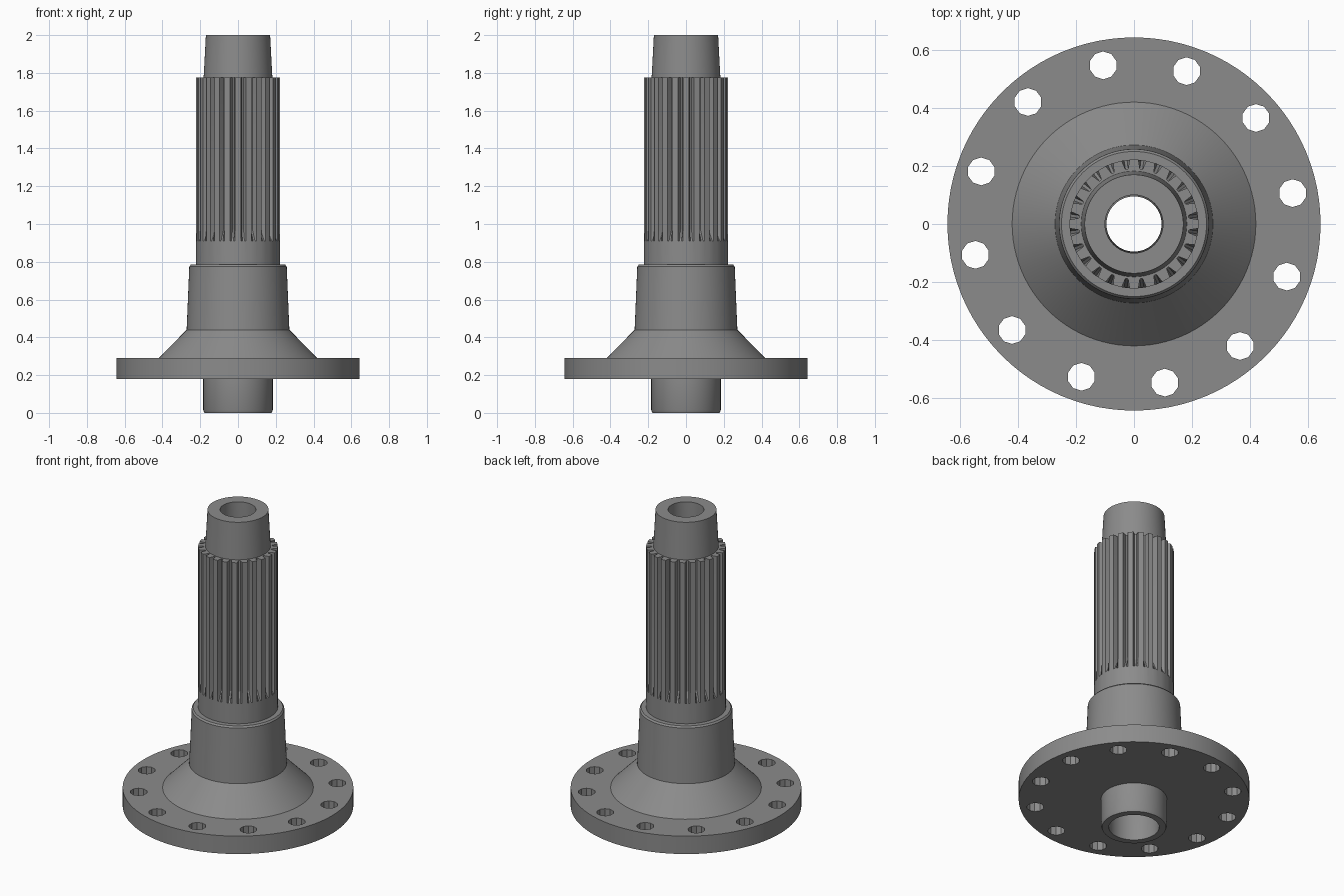
import bpy, bmesh, math

cube = bpy.data.objects.get("Cube")
if cube:
    bpy.data.objects.remove(cube, do_unlink=True)

steel = bpy.data.materials.new("grey steel")
steel.use_nodes = True
GREY = (0.26, 0.26, 0.26, 1)
steel.diffuse_color = GREY
steel.node_tree.nodes["Principled BSDF"].inputs["Base Color"].default_value = GREY

TEETH = 24
SEGMENTS = TEETH * 4


def revolve(name, profile, closed=False, angles=None):
    """Spin (radius, z) points about z; a radius may be a function of the step."""
    angles = angles or [math.tau * i / SEGMENTS for i in range(SEGMENTS)]
    bm = bmesh.new()
    rings = []
    for radius, z in profile:
        ring = []
        for i, a in enumerate(angles):
            r = radius(i) if callable(radius) else radius
            ring.append(bm.verts.new((r * math.cos(a), r * math.sin(a), z)))
        rings.append(ring)
    pairs = list(zip(rings, rings[1:]))
    if closed:
        pairs.append((rings[-1], rings[0]))
    n = len(angles)
    for low, high in pairs:
        for i in range(n):
            j = (i + 1) % n
            bm.faces.new((low[i], low[j], high[j], high[i]))
    mesh = bpy.data.meshes.new(name)
    bm.to_mesh(mesh)
    bm.free()
    mesh.materials.append(steel)
    obj = bpy.data.objects.new(name, mesh)
    bpy.context.collection.objects.link(obj)
    return obj


def smooth(obj):
    bpy.ops.object.select_all(action="DESELECT")
    obj.select_set(True)
    bpy.context.view_layer.objects.active = obj
    bpy.ops.object.shade_smooth_by_angle(angle=math.radians(25))


# Flange disc with its conical web
flange = revolve("flange", [(0.184, 0.18), (0.643, 0.18), (0.643, 0.29),
                            (0.42, 0.29), (0.272, 0.44), (0.184, 0.44)], closed=True)

# Ring of twelve bolt holes cut through the flange
bm = bmesh.new()
for k in range(12):
    a = math.radians(11 + 30 * k)
    made = bmesh.ops.create_cone(bm, cap_ends=True, segments=10, radius1=0.048,
                                 radius2=0.048, depth=0.3)
    bmesh.ops.translate(bm, verts=made["verts"],
                        vec=(0.557 * math.cos(a), 0.557 * math.sin(a), 0.235))
cutter_mesh = bpy.data.meshes.new("bolt_hole_cutter")
bm.to_mesh(cutter_mesh)
bm.free()
cutter_mesh.materials.append(steel)
cutter = bpy.data.objects.new("bolt_hole_cutter", cutter_mesh)
bpy.context.collection.objects.link(cutter)
cut = flange.modifiers.new("bolt_holes", "BOOLEAN")
cut.operation = "DIFFERENCE"
cut.solver = "EXACT"
cut.object = cutter
bpy.context.view_layer.objects.active = flange
bpy.ops.object.modifier_apply(modifier=cut.name)
bpy.data.objects.remove(cutter, do_unlink=True)

# Tapered collar and its shoulder
collar = revolve("collar", [(0.272, 0.44), (0.258, 0.775), (0.25, 0.785), (0.21, 0.785)])

# Splined shaft: toothed rows that run out into a plain round base
OFFSETS = (-0.26, 0.26, 0.41, 0.59)
spline_angles = [math.tau * (t + o) / TEETH for t in range(TEETH) for o in OFFSETS]


def tooth(i):
    return 0.222 if i % 4 < 2 else 0.19


spline = revolve("splined_shaft", [(0.222, 0.785), (0.222, 0.91), (tooth, 0.97),
                                   (tooth, 1.775), (0.18, 1.775)], angles=spline_angles)

# Tapered nose at the top and the pilot stub below the flange
nose = revolve("nose", [(0.182, 1.775), (0.17, 2.0), (0.1, 2.0)])
stub = revolve("pilot_stub", [(0.14, 0.0), (0.178, 0.0), (0.184, 0.015), (0.184, 0.18)])

# Through bore, wider at the bottom
bore = revolve("bore", [(0.1, 2.0), (0.095, 0.4), (0.14, 0.3), (0.14, 0.0)])

for part in (flange, collar, spline, nose, stub, bore):
    smooth(part)
